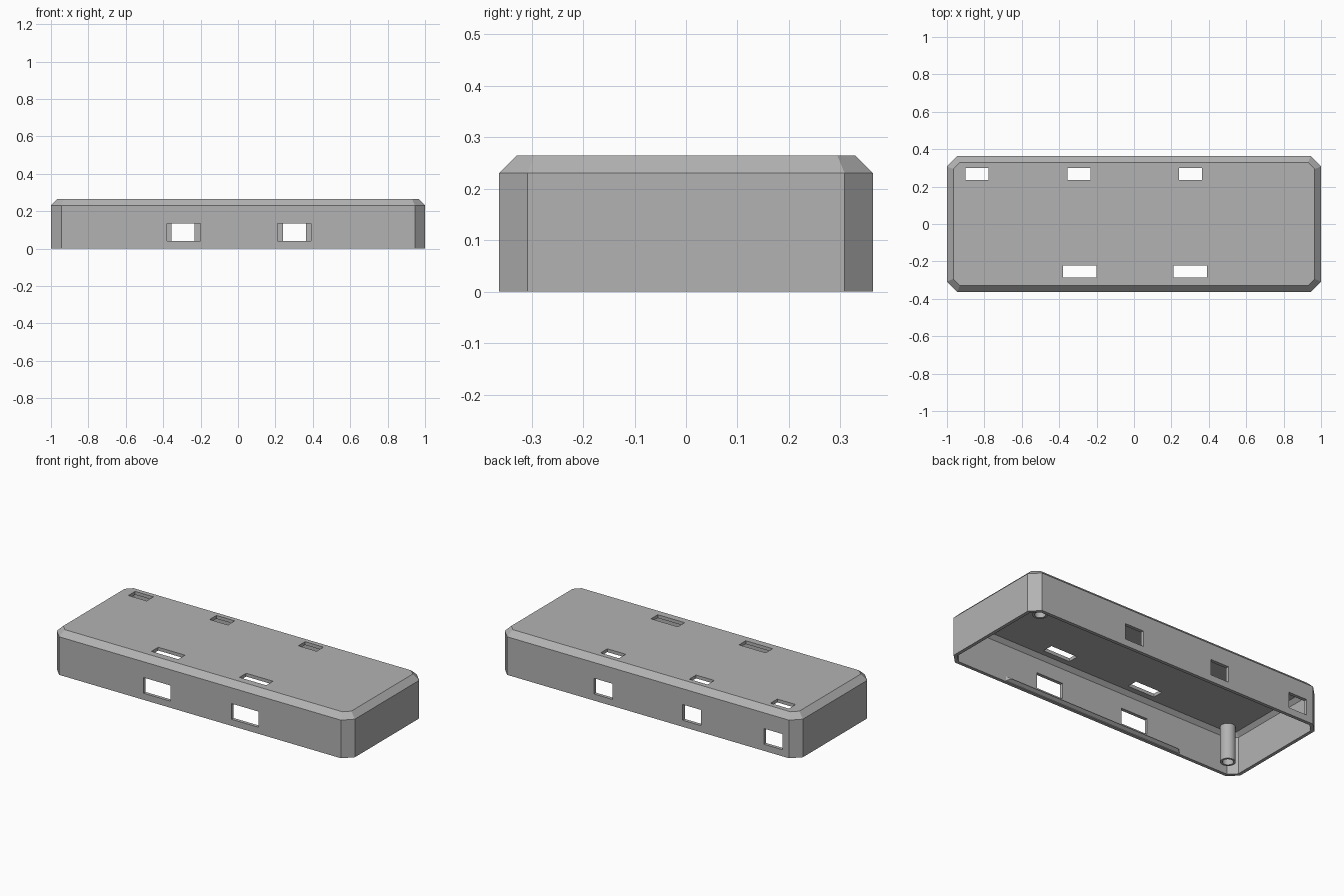
import bpy
import bmesh
from mathutils import Matrix, Vector

cube = bpy.data.objects.get("Cube")
if cube:
    bpy.data.objects.remove(cube, do_unlink=True)

HALF_X, HALF_Y, HEIGHT = 1.0, 0.363, 0.265
CORNER, BEVEL, WALL = 0.055, 0.034, 0.02

grey = bpy.data.materials.new("grey plastic")
grey.use_nodes = True
colour = (0.45, 0.45, 0.45, 1)
grey.diffuse_color = colour
grey.node_tree.nodes["Principled BSDF"].inputs["Base Color"].default_value = colour


def make(name, bm):
    bmesh.ops.recalc_face_normals(bm, faces=bm.faces)
    mesh = bpy.data.meshes.new(name)
    bm.to_mesh(mesh)
    bm.free()
    mesh.materials.append(grey)
    obj = bpy.data.objects.new(name, mesh)
    bpy.context.collection.objects.link(obj)
    return obj


def octagon(bm, inset, z):
    """Rectangle with cut corners, offset inward evenly."""
    x, y = HALF_X - inset, HALF_Y - inset
    c = CORNER - inset * (2 - 2 ** 0.5)
    pts = [(x, y - c), (x - c, y), (c - x, y), (-x, y - c),
           (-x, c - y), (c - x, -y), (x - c, -y), (x, c - y)]
    return [bm.verts.new((px, py, z)) for px, py in pts]


def bridge(bm, a, b):
    for i in range(len(a)):
        j = (i + 1) % len(a)
        bm.faces.new((a[i], a[j], b[j], b[i]))


# Hollow shell, open underneath
bm = bmesh.new()
slope = WALL * 0.414
rings = [octagon(bm, d, z) for d, z in (
    (BEVEL, HEIGHT), (0, HEIGHT - BEVEL), (0, 0),
    (WALL, 0), (WALL, HEIGHT - BEVEL - slope),
    (BEVEL + slope, HEIGHT - WALL))]
for a, b in zip(rings, rings[1:]):
    bridge(bm, a, b)
bm.faces.new(rings[0])
bm.faces.new(rings[-1])
shell = make("case_shell", bm)

# Window cutters: each wall window has a matching slot in the top
bm = bmesh.new()


def cut_box(x0, x1, y0, y1, z0, z1):
    size = Vector((x1 - x0, y1 - y0, z1 - z0))
    mid = Vector((x0 + x1, y0 + y1, z0 + z1)) / 2
    bmesh.ops.create_cube(
        bm, size=1, matrix=Matrix.Translation(mid) @ Matrix.Diagonal(size).to_4x4())


front_windows = [(-0.38, -0.20), (0.21, 0.39)]
back_windows = [(-0.90, -0.777), (-0.355, -0.232), (0.24, 0.363)]
for side, windows, slot in ((-1, front_windows, (-0.287, -0.222)),
                            (1, back_windows, (0.235, 0.30))):
    for x0, x1 in windows:
        wall = sorted((side * 0.33, side * 0.40))
        cut_box(x0, x1, *wall, 0.04, 0.135)
        cut_box(x0, x1, *slot, 0.235, 0.30)
cutter = make("window_cutter", bm)
cutter.hide_render = True

cut = shell.modifiers.new("windows", "BOOLEAN")
cut.operation = "DIFFERENCE"
cut.solver = "EXACT"
cut.object = cutter
bpy.context.view_layer.objects.active = shell
bpy.ops.object.modifier_apply(modifier=cut.name)
bpy.data.objects.remove(cutter, do_unlink=True)

# Snap ridges inside the long walls, with tapered ends
for name, side in (("front_snap_ridge", -1), ("back_snap_ridge", 1)):
    bm = bmesh.new()
    y = side * (HALF_Y - WALL + 0.002)
    tip = y - side * 0.02
    ends = []
    for s in (-1, 1):
        ends.append([bm.verts.new(p) for p in (
            (s * 0.61, y, 0.003), (s * 0.58, tip, 0.018), (s * 0.61, y, 0.033))])
    bridge(bm, *ends)
    for end in ends:
        bm.faces.new(end)
    make(name, bm)

# Hollow screw posts in two opposite corners
for name, s in (("back_left_post", 1), ("front_right_post", -1)):
    bm = bmesh.new()
    loops = []
    for radius, z in ((0.042, HEIGHT - WALL + 0.002), (0.042, 0.03),
                      (0.03, 0.03), (0.03, 0.2)):
        loops.append(bmesh.ops.create_circle(
            bm, segments=32, radius=radius,
            matrix=Matrix.Translation((s * 0.89, s * 0.28, z)))["verts"])
    for a, b in zip(loops, loops[1:]):
        bridge(bm, a, b)
    bm.faces.new(loops[0])
    bm.faces.new(loops[-1])
    post = make(name, bm)
    bpy.ops.object.select_all(action="DESELECT")
    post.select_set(True)
    bpy.context.view_layer.objects.active = post
    bpy.ops.object.shade_smooth_by_angle()
